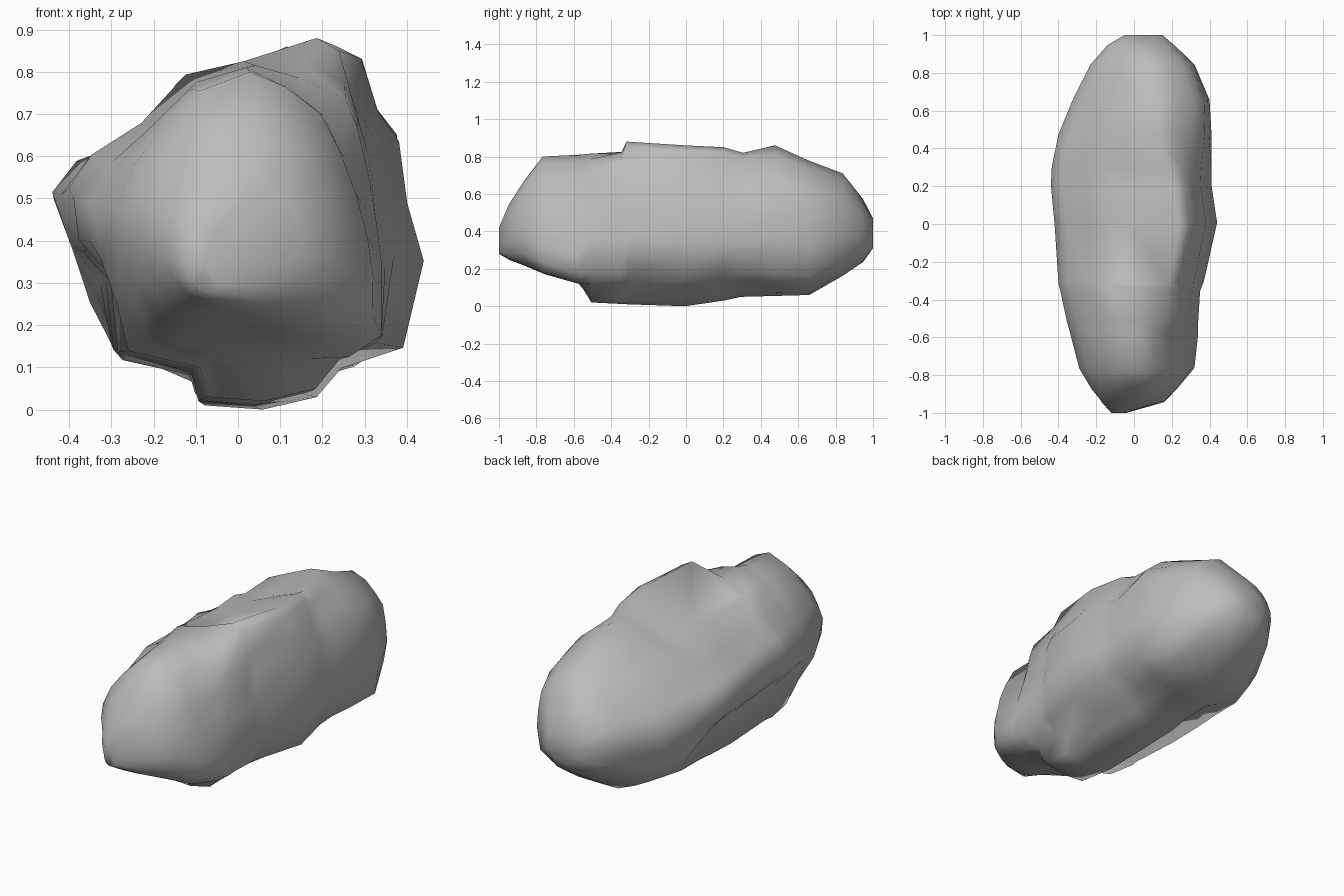
import bpy
import bmesh
import math
import random

default_cube = bpy.data.objects.get("Cube")
if default_cube:
    bpy.data.objects.remove(default_cube, do_unlink=True)

random.seed(4)

# Cross-sections (x, z), counter-clockwise from the +x side
FRONT = [(.335, .27), (.32, .37), (.29, .48), (.25, .59), (.2, .69),
         (.11, .76), (.02, .8), (-.11, .75), (-.21, .65), (-.28, .56),
         (-.33, .45), (-.315, .35), (-.28, .25), (-.21, .16), (-.13, .15),
         (-.05, .145), (.05, .13), (.16, .115), (.26, .12), (.335, .17)]
MIDDLE = [(.44, .36), (.4, .5), (.38, .65), (.33, .72), (.29, .85),
          (.23, .88), (-.05, .76), (-.15, .77), (-.25, .65), (-.38, .6),
          (-.44, .52), (-.385, .38), (-.31, .3), (-.29, .12), (-.11, .08),
          (-.09, .01), (.05, 0), (.18, .03), (.24, .1), (.39, .15)]
BACK = [(.41, .35), (.4, .48), (.38, .63), (.32, .71), (.23, .78),
        (.13, .83), (0, .77), (-.11, .71), (-.2, .63), (-.28, .55),
        (-.34, .46), (-.33, .35), (-.3, .24), (-.25, .15), (-.16, .1),
        (-.06, .06), (.06, .055), (.18, .07), (.28, .1), (.38, .17)]
# Neck: flat-topped shoulder above the keel
NECK = [(.345, .33), (.33, .44), (.31, .55), (.285, .65), (.255, .72),
        (.14, .77), (.03, .8), (-.12, .76), (-.23, .65), (-.33, .57),
        (-.39, .47)] + MIDDLE[11:-1] + [(.345, .16)]
COUNT = len(MIDDLE)


def oval_point(k):
    """Point on the slightly boxy oval used at both tips."""
    angle = math.tau * (k - .5) / COUNT
    c, s = math.cos(angle), math.sin(angle)
    return (math.copysign(abs(c) ** .85, c), math.copysign(abs(s) ** .85, s))


OVAL = [oval_point(k) for k in range(COUNT)]

# Which section applies where along the length
KEYS = [(-1, OVAL), (-.75, FRONT), (-.57, FRONT), (-.51, NECK), (-.36, NECK),
        (-.31, MIDDLE), (.25, MIDDLE), (.5, BACK), (.8, BACK), (1, OVAL)]

# Extents along the length: y, left x, right x, bottom z, top z
STATIONS = [(-1, -.12, -.04, .28, .42), (-.94, -.17, .16, .245, .55),
            (-.87, -.225, .23, .22, .67), (-.76, -.29, .32, .17, .8),
            (-.57, -.34, .34, .12, .81), (-.51, -.355, .34, .02, .815),
            (-.35, -.39, .35, .012, .825), (-.31, -.4, .37, .01, .88),
            (0, -.42, .44, 0, .86), (.2, -.44, .41, .03, .85),
            (.3, -.435, .41, .05, .82), (.48, -.4, .41, .055, .86),
            (.66, -.32, .4, .06, .78), (.84, -.23, .32, .165, .71),
            (.94, -.14, .22, .235, .58), (1, -.05, .15, .31, .47)]


def fit(values, low, high):
    """Stretch values so that they exactly span low to high."""
    a, b = min(values), max(values)
    return [low + (v - a) / (b - a) * (high - low) for v in values]


def fit_points(points, left, right, bottom, top):
    xs, zs = zip(*points)
    return list(zip(fit(xs, left, right), fit(zs, bottom, top)))


def section(y, *extents):
    """Blend the neighbouring key sections inside the given extents."""
    for (y0, first), (y1, second) in zip(KEYS, KEYS[1:]):
        if y <= y1:
            break
    t = (y - y0) / (y1 - y0)
    pairs = zip(fit_points(first, *extents), fit_points(second, *extents))
    blend = [(a[0] + (b[0] - a[0]) * t, a[1] + (b[1] - a[1]) * t)
             for a, b in pairs]
    slack = 0 if abs(y) == 1 else .008
    return [(x, y + random.uniform(-slack, slack), z)
            for x, z in fit_points(blend, *extents)]


# Rock body: loft through all sections and close both ends
bm = bmesh.new()
rings = [[bm.verts.new(p) for p in section(*row)] for row in STATIONS]
for near, far in zip(rings, rings[1:]):
    for k in range(COUNT):
        n = (k + 1) % COUNT
        bm.faces.new((near[k], near[n], far[n], far[k]))
for ring in (rings[0], rings[-1]):
    bmesh.ops.poke(bm, faces=[bm.faces.new(ring)])
bmesh.ops.recalc_face_normals(bm, faces=bm.faces)
for face in bm.faces:
    face.smooth = True

mesh = bpy.data.meshes.new("rock_body")
bm.to_mesh(mesh)
bm.free()
rock = bpy.data.objects.new("rock_body", mesh)
bpy.context.collection.objects.link(rock)

# Plain grey stone
stone = bpy.data.materials.new("grey_stone")
stone.use_nodes = True
grey = (.5, .5, .5, 1)
stone.diffuse_color = grey
stone.node_tree.nodes["Principled BSDF"].inputs["Base Color"].default_value = grey
mesh.materials.append(stone)
